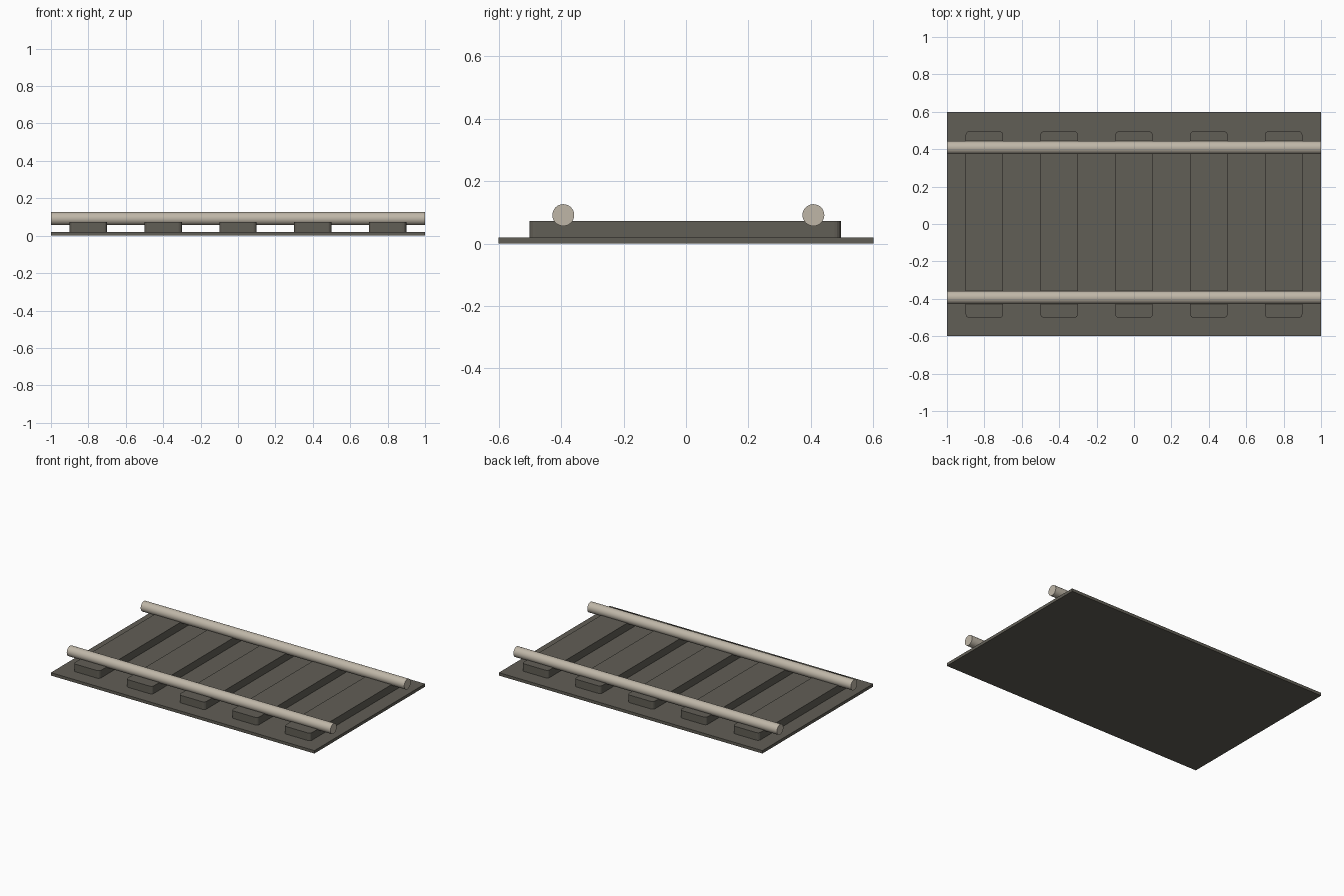
import bpy
import bmesh
import math

cube = bpy.data.objects.get("Cube")
if cube:
    bpy.data.objects.remove(cube, do_unlink=True)


def make_material(name, colour):
    mat = bpy.data.materials.new(name)
    mat.use_nodes = True
    mat.diffuse_color = colour
    mat.node_tree.nodes["Principled BSDF"].inputs["Base Color"].default_value = colour
    return mat


dark = make_material("dark grey brown", (0.12, 0.112, 0.092, 1))
pale = make_material("pale stone", (0.52, 0.47, 0.39, 1))


def block(name, centre, size, corner=0):
    """Box, optionally with rounded upright corners."""
    bm = bmesh.new()
    bmesh.ops.create_cube(bm, size=1)
    bmesh.ops.scale(bm, vec=size, verts=bm.verts)
    if corner:
        upright = [e for e in bm.edges
                   if abs(e.verts[0].co.z - e.verts[1].co.z) > size[2] / 2]
        bmesh.ops.bevel(bm, geom=upright, offset=corner, segments=4,
                        profile=0.5, affect='EDGES')
    mesh = bpy.data.meshes.new(name)
    bm.to_mesh(mesh)
    bm.free()
    mesh.materials.append(dark)
    obj = bpy.data.objects.new(name, mesh)
    obj.location = centre
    bpy.context.collection.objects.link(obj)
    return obj


def rail(name, y):
    """Round bar running along x."""
    bpy.ops.mesh.primitive_cylinder_add(vertices=32, radius=0.035, depth=2,
                                        location=(0, y, 0.091),
                                        rotation=(0, math.pi / 2, 0))
    obj = bpy.context.object
    obj.name = name
    obj.data.materials.append(pale)
    bpy.ops.object.shade_smooth_by_angle(angle=math.radians(30))


# Ground slab
block("base_slab", (0, 0, 0.01), (2, 1.2, 0.02))

# Cross ties, slightly sunk into the slab
for i in range(5):
    block(f"cross_tie_{i + 1}", (-0.8 + 0.4 * i, -0.003, 0.0435),
          (0.2, 0.998, 0.057), corner=0.02)

# Rails
rail("front_rail", -0.393)
rail("back_rail", 0.408)
